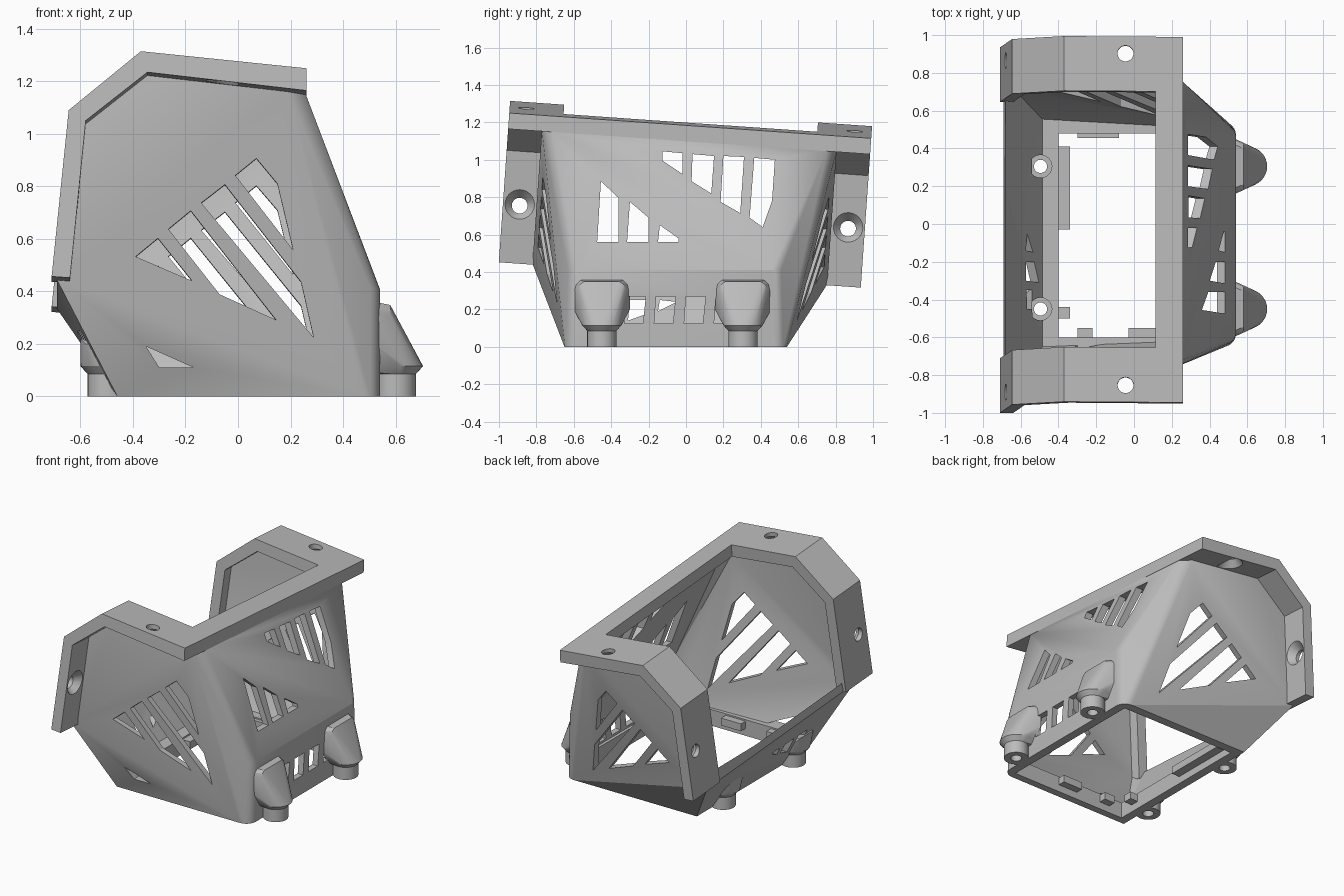
import bpy, bmesh, math
from mathutils import Vector, Matrix

if "Cube" in bpy.data.objects:
    bpy.data.objects.remove(bpy.data.objects["Cube"], do_unlink=True)

grey = bpy.data.materials.new("mid grey plastic")
grey.use_nodes = True
grey.diffuse_color = (0.5, 0.5, 0.5, 1)
grey.node_tree.nodes["Principled BSDF"].inputs["Base Color"].default_value = (0.5, 0.5, 0.5, 1)

# The mounting flange sits in a frame tilted about x
TILT = Matrix.Translation((0, -0.06, 0)) @ Matrix.Rotation(math.radians(-4), 4, 'X')


def tilted(x, y, z):
    return TILT @ Vector((x, y, z))


def make(name, bm):
    bmesh.ops.recalc_face_normals(bm, faces=bm.faces)
    me = bpy.data.meshes.new(name)
    bm.to_mesh(me)
    bm.free()
    me.materials.append(grey)
    ob = bpy.data.objects.new(name, me)
    bpy.context.collection.objects.link(ob)
    return ob


def hull(name, pts):
    bm = bmesh.new()
    for p in pts:
        bm.verts.new(p)
    bmesh.ops.convex_hull(bm, input=bm.verts[:])
    bmesh.ops.delete(bm, geom=[v for v in bm.verts if not v.link_faces], context='VERTS')
    bmesh.ops.dissolve_limit(bm, angle_limit=0.005, verts=bm.verts[:], edges=bm.edges[:])
    return make(name, bm)


def prism(bm, pts, place, a, b):
    """Extrude a 2D polygon from a to b; place(u, v, depth) gives the 3D point."""
    lo = [bm.verts.new(place(u, v, a)) for u, v in pts]
    hi = [bm.verts.new(place(u, v, b)) for u, v in pts]
    bm.faces.new(lo)
    bm.faces.new(hi[::-1])
    for i in range(len(pts)):
        j = (i + 1) % len(pts)
        bm.faces.new((lo[i], lo[j], hi[j], hi[i]))


def cone(bm, p, q, r1, r2, n=32):
    p, q = Vector(p), Vector(q)
    rot = (q - p).to_track_quat('Z', 'Y').to_matrix().to_4x4()
    bmesh.ops.create_cone(bm, cap_ends=True, segments=n, radius1=r1, radius2=r2,
                          depth=(q - p).length, matrix=Matrix.Translation((p + q) / 2) @ rot)


def cut(ob, cutters):
    for c in cutters:
        m = ob.modifiers.new("cut", 'BOOLEAN')
        m.operation, m.solver, m.object = 'DIFFERENCE', 'EXACT', c
    dg = bpy.context.evaluated_depsgraph_get()
    me = bpy.data.meshes.new_from_object(ob.evaluated_get(dg))
    ob.modifiers.clear()
    ob.data = me


def drop(*obs):
    for o in obs:
        bpy.data.objects.remove(o, do_unlink=True)


def ring(x, y, z, r, n=32):
    return [(x + r * math.cos(t * math.tau / n), y + r * math.sin(t * math.tau / n), z) for t in range(n)]


def box(bm, x0, x1, y0, y1, z0, z1):
    prism(bm, [(x0, y0), (x1, y0), (x1, y1), (x0, y1)], lambda u, v, d: (u, v, d), z0, z1)


# Shell outside: rounded base, upright right wall, flat end panels
pts = [(x, y, 0) for x in (-0.46,) for y in (-0.65, 0.54)]
for z, front, back in ((0, -0.65, 0.54), (0.41, -0.64, 0.53)):
    pts += ring(0.47, front + 0.07, z, 0.07, 24) + ring(0.47, back - 0.07, z, 0.07, 24)
for s in (-1, 1):
    pts += [tilted(x, s * 0.79, z) for x, z in ((-0.69, 0.39), (-0.61, 1.0), (-0.36, 1.2), (0.19, 1.11))]
    pts.append(tilted(0.255, s * 0.74, 1.11))
shell = hull("shell", pts)

# Cavity open towards the top and left
pts = [(-0.485, -0.65, 0.11), (0.5, -0.61, 0.11), (0.5, 0.5, 0.11), (-0.485, 0.555, 0.11),
       (0.5, -0.6, 0.41), (0.5, 0.49, 0.41)]
for s in (-1, 1):
    pts += [tilted(x, s * 0.75, z) for x, z in
            ((-0.64, 0.42), (-0.8, 0.67), (-0.8, 1.5), (-0.3, 1.5), (0.17, 1.08))]
    pts.append(tilted(0.215, s * 0.7, 1.08))
cavity = hull("cavity_cutter", pts)
bm = bmesh.new()
box(bm, -0.4, 0.48, -0.6, 0.48, -0.1, 0.2)
floor_hole = make("floor_cutter", bm)

# Windows in the end, right and left walls
end_slots = [
    [(-0.39, 0.48), (-0.305, 0.55), (-0.175, 0.39)],
    [(-0.265, 0.585), (-0.18, 0.655), (0.145, 0.245), (-0.07, 0.34)],
    [(-0.14, 0.685), (-0.05, 0.755), (0.24, 0.39), (0.288, 0.18)],
    [(-0.01, 0.79), (0.07, 0.855), (0.15, 0.76), (0.21, 0.51)]]
right_slots = [
    [(-0.475, 0.56), (-0.36, 0.56), (-0.36, 0.795), (-0.455, 0.885)],
    [(-0.315, 0.56), (-0.2, 0.56), (-0.2, 0.69), (-0.3, 0.775)],
    [(-0.15, 0.56), (-0.04, 0.56), (-0.04, 0.58), (-0.14, 0.65)],
    [(-0.125, 1.045), (-0.02, 1.035), (-0.02, 0.925), (-0.125, 0.995)],
    [(0.035, 1.03), (0.15, 1.02), (0.135, 0.82), (0.03, 0.885)],
    [(0.2, 1.02), (0.31, 1.015), (0.29, 0.715), (0.185, 0.775)],
    [(0.365, 1.01), (0.475, 1.0), (0.46, 0.78), (0.41, 0.64), (0.34, 0.69)]]
for i in range(4):
    y = -0.33 + 0.16 * i
    right_slots.append([(y, 0.125), (y + 0.1, 0.125), (y + 0.115, 0.27), (y + 0.01, 0.27)])
left_slots = [
    [(-0.46, 0.12), (-0.35, 0.14), (-0.35, 0.25), (-0.45, 0.25)],
    [(-0.31, 0.14), (-0.2, 0.18), (-0.2, 0.25), (-0.3, 0.25)],
    [(-0.15, 0.19), (-0.05, 0.24), (-0.14, 0.25)]]


def along_x(u, v, d):
    return (d, u, v)


windows = []
for name, groups in (
        ("end", [(end_slots, lambda u, v, d: tilted(u, d, v), -1, 1)]),
        ("side", [(right_slots, along_x, 0.1, 0.8), (left_slots, along_x, -0.8, -0.3),
                  ([[(-0.35, 0.19), (-0.17, 0.11), (-0.3, 0.11)]], lambda u, v, d: (u, d, v), -0.9, -0.5)])):
    bm = bmesh.new()
    for slots, place, a, b in groups:
        for p in slots:
            prism(bm, p, place, a, b)
    windows.append(make(name + "_window_cutter", bm))

# Screw feet with hoods
BOSS_Y = (-0.45, 0.305)
bm, bm2 = bmesh.new(), bmesh.new()
for y in BOSS_Y:
    cone(bm, (-0.495, y, 0.06), (-0.495, y, 0.2), 0.06, 0.06)
    for x in (-0.495, 0.6):
        cone(bm2, (x, y, -0.1), (x, y, 0.1), 0.035, 0.035)
pockets, screws = make("pocket_cutter", bm), make("screw_cutter", bm2)
cut(shell, [cavity, floor_hole] + windows + [pockets, screws])

parts = []
for end, y in zip(("front", "back"), BOSS_Y):
    for side, x in (("left", 0.6), ("right", -0.495)):
        bm = bmesh.new()
        cone(bm, (x, y, 0), (x, y, 0.1), 0.078, 0.078)
        foot = make(f"{end}_{side}_foot", bm)
        pts = ring(x, y, 0.085, 0.078) + ring(x, y, 0.115, 0.105)
        if side == "left":
            for dy, z in ((0.08, 0.09), (0.15, 0.2), (0.152, 0.3), (0.145, 0.335), (0.12, 0.36)):
                pts += [(0.52, y + s * dy, z) for s in (-1, 1)]
            for dy, z in ((0.125, 0.31), (0.115, 0.335), (0.095, 0.348)):
                pts += [(0.58, y + s * dy, z) for s in (-1, 1)]
        else:
            pts += [(px, y + s * dy, z) for s in (-1, 1)
                    for px, dy, z in ((-0.58, 0.1, 0.2), (-0.54, 0.11, 0.2), (-0.6, 0.06, 0.22))]
        hood = hull(f"{end}_{side}_hood", pts)
        cut(foot, [pockets, screws])
        cut(hood, [cavity, floor_hole, pockets, screws])
        parts += [foot, hood]
drop(cavity, floor_hole, pockets, screws, *windows)

# Mounting ears with countersunk holes
strip = [(-0.71, 0.39), (-0.645, 1.025), (-0.37, 1.25), (0.26, 1.185),
         (0.26, 1.1), (-0.345, 1.17), (-0.58, 0.985), (-0.64, 0.385)]


def on_tilt(u, v, d):
    return tilted(u, d, v)


for name, s in (("front", -1), ("back", 1)):
    bm = bmesh.new()
    prism(bm, strip, on_tilt, s * 0.68, s * 0.97)
    ear = make(name + "_ear", bm)
    y = s * 0.88
    bm, bm2 = bmesh.new(), bmesh.new()
    for a, b, c in (((-0.8, y, 0.695), (-0.5, y, 0.695), (-0.655, y, 0.695)),
                    ((-0.045, y, 1.4), (-0.045, y, 1.0), (-0.045, y, 1.19))):
        cone(bm, tilted(*a), tilted(*b), 0.042, 0.042)
        tip = tilted(*c)
        cone(bm2, tip, tip + (tilted(*b) - tip).normalized() * 0.06, 0.04, 0.09)
    holes, sinks = make("hole_cutter", bm), make("sink_cutter", bm2)
    cut(ear, [holes, sinks])
    drop(holes, sinks)
    parts.append(ear)

# Bar joining the ears
bm = bmesh.new()
prism(bm, [(0.115, 1.117), (0.26, 1.1), (0.26, 1.185), (0.115, 1.2)], on_tilt, -0.68, 0.68)
make("top_bar", bm)

# Clip rails around the floor opening
bm = bmesh.new()
for x0, x1, y0, y1 in ((-0.41, -0.34, -0.03, 0.41), (-0.41, -0.34, -0.5, -0.44),
                       (-0.3, -0.08, 0.455, 0.49), (-0.3, -0.22, -0.61, -0.55),
                       (-0.03, 0.12, -0.61, -0.55)):
    box(bm, x0, x1, y0, y1, 0.05, 0.1)
make("clip_rails", bm)

# Smooth rounded parts, keep creases sharp
bpy.ops.object.select_all(action='DESELECT')
for ob in parts + [shell]:
    ob.select_set(True)
bpy.context.view_layer.objects.active = shell
bpy.ops.object.shade_smooth_by_angle(angle=math.radians(20))
